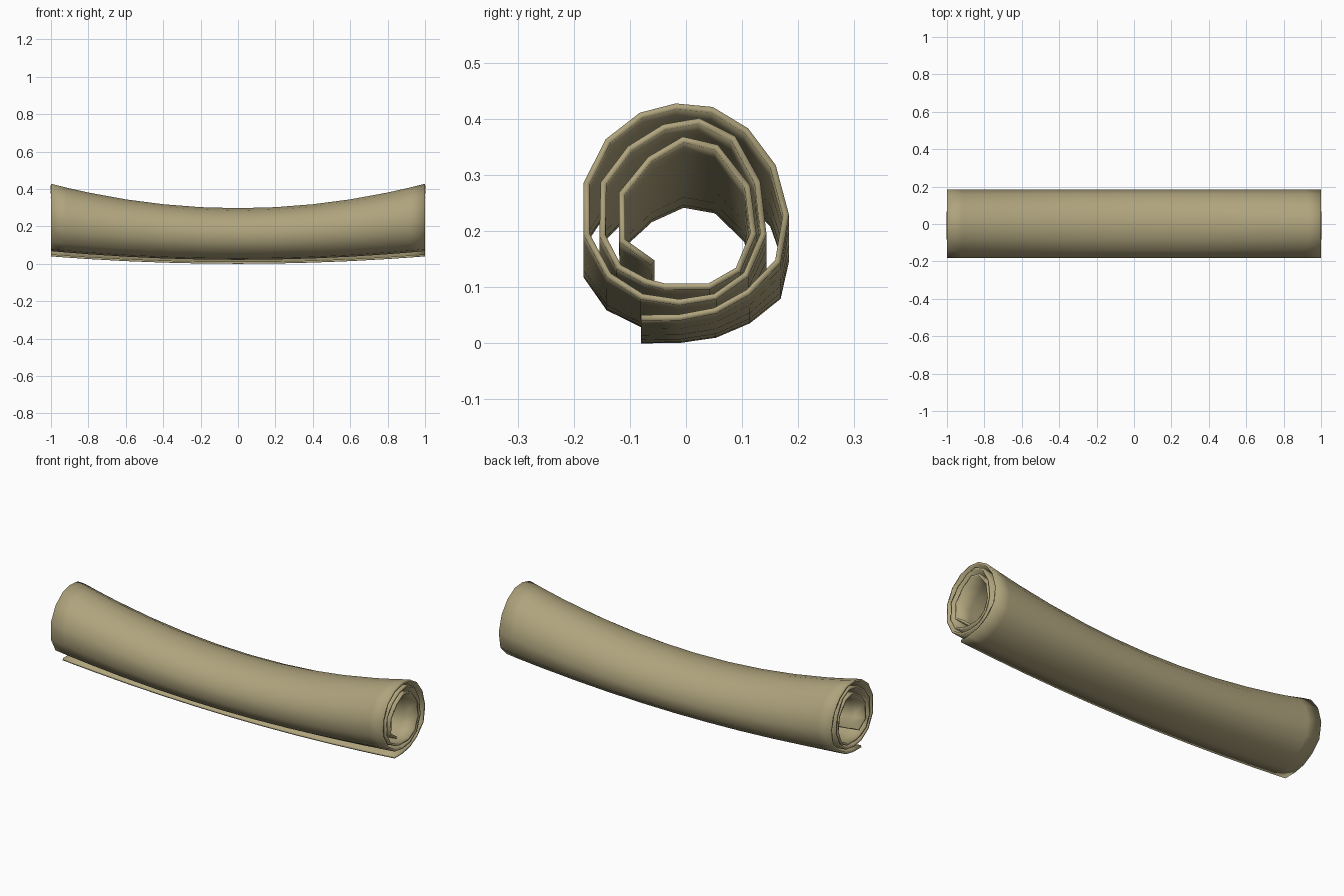
import bpy, bmesh

if "Cube" in bpy.data.objects:
    bpy.data.objects.remove(bpy.data.objects["Cube"])

# Spiral cross-section (y, z) at the ends of the roll, outer flap to inner lip
SPIRAL = [
    (-.080, .045), (-.011, .046), (.052, .058), (.111, .091), (.164, .146),
    (.178, .229), (.155, .315), (.107, .379), (.046, .416), (-.018, .422),
    (-.080, .406), (-.139, .360), (-.177, .285), (-.177, .194), (-.138, .121),
    (-.079, .083), (-.012, .073), (.052, .083), (.107, .122), (.138, .195),
    (.127, .287), (.084, .365), (.023, .396), (-.039, .385), (-.100, .347),
    (-.147, .285), (-.149, .192), (-.120, .136), (-.072, .110), (-.038, .101),
    (.041, .101), (.093, .131), (.120, .196), (.109, .279), (.054, .349),
    (-.005, .363), (-.064, .328), (-.114, .267), (-.114, .183), (-.059, .143)]
STATIONS = [-1, -.92, -.8, -.6, -.4, -.2, 0, .2, .4, .6, .8, .92, 1]


def section_z(x, z):
    """Roll is flatter in the middle and rises towards both ends."""
    squash = .76 + .24 * x * x
    return .006 + .04 * x * x + (z - .046) * squash


# Rolled sheet swept along x
bm = bmesh.new()
rows = [[bm.verts.new((x, y, section_z(x, z))) for y, z in SPIRAL] for x in STATIONS]
for a, b in zip(rows, rows[1:]):
    for i in range(len(SPIRAL) - 1):
        bm.faces.new((a[i], b[i], b[i + 1], a[i + 1]))
for f in bm.faces:
    f.smooth = True
bmesh.ops.recalc_face_normals(bm, faces=bm.faces)
mesh = bpy.data.meshes.new("rolled_sheet")
bm.to_mesh(mesh)
bm.free()
roll = bpy.data.objects.new("rolled_sheet", mesh)
bpy.context.collection.objects.link(roll)

# Sheet thickness
solid = roll.modifiers.new("thickness", 'SOLIDIFY')
solid.thickness = .011
solid.offset = 0

# Parchment colour
mat = bpy.data.materials.new("parchment tan")
mat.diffuse_color = (.43, .37, .205, 1)
mat.use_nodes = True
mat.node_tree.nodes["Principled BSDF"].inputs["Base Color"].default_value = mat.diffuse_color
mesh.materials.append(mat)
